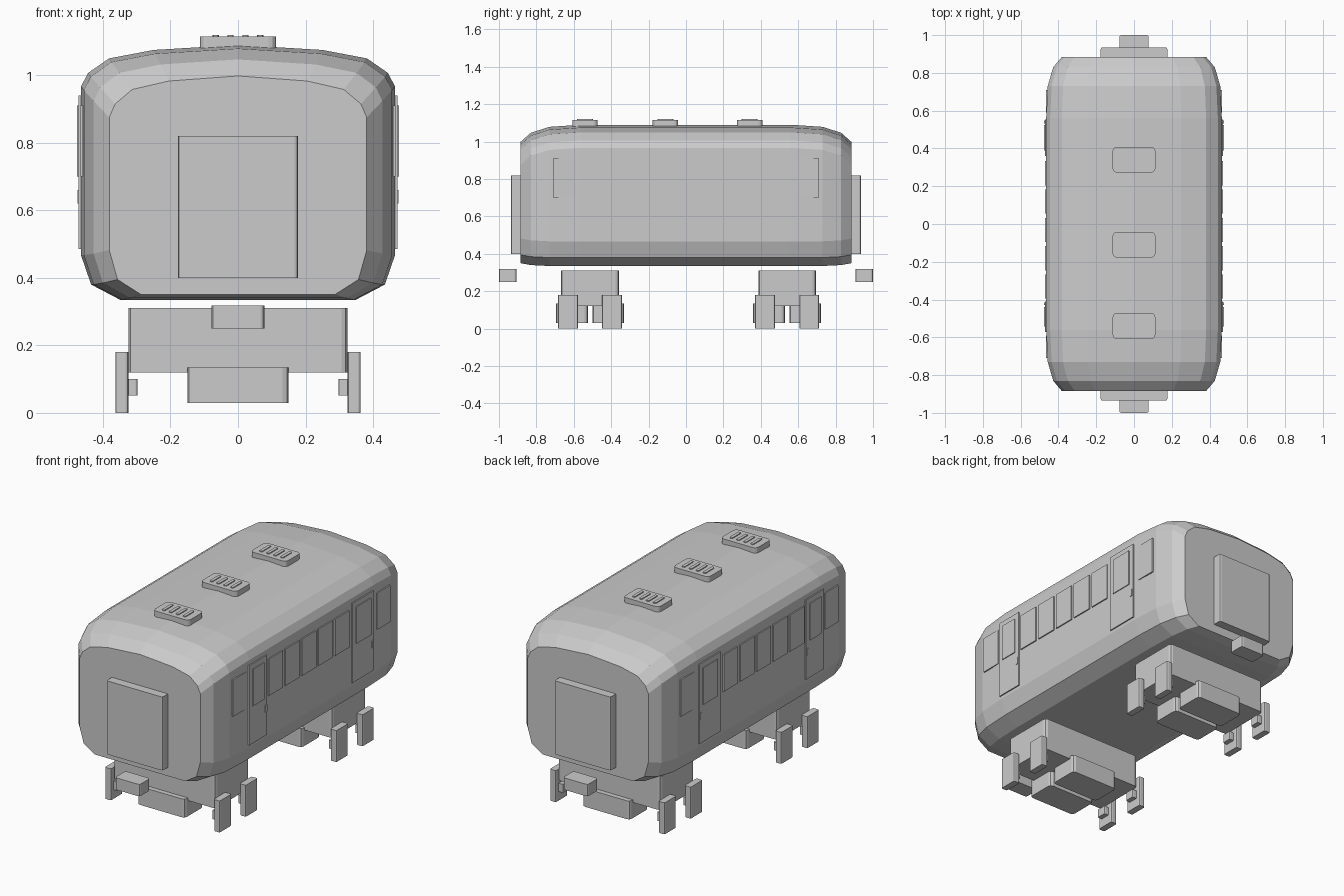
import bpy, bmesh

cube = bpy.data.objects.get("Cube")
if cube:
    bpy.data.objects.remove(cube, do_unlink=True)

grey = bpy.data.materials.new("plain grey")
grey.use_nodes = True
grey.diffuse_color = (0.6, 0.6, 0.6, 1)
grey.node_tree.nodes["Principled BSDF"].inputs["Base Color"].default_value = (0.6, 0.6, 0.6, 1)


def finish(bm, name):
    bmesh.ops.recalc_face_normals(bm, faces=bm.faces)
    mesh = bpy.data.meshes.new(name)
    bm.to_mesh(mesh)
    bm.free()
    mesh.materials.append(grey)
    obj = bpy.data.objects.new(name, mesh)
    bpy.context.collection.objects.link(obj)
    return obj


def box(name, x, y, z, bevel=0.0, segments=2, axis=2):
    """Box between min/max pairs, rounding only the edges along one axis."""
    bm = bmesh.new()
    bmesh.ops.create_cube(bm, size=1)
    for v in bm.verts:
        v.co = [(r[0] + r[1]) / 2 + c * (r[1] - r[0]) for r, c in zip((x, y, z), v.co)]
    if bevel:
        edges = [e for e in bm.edges
                 if abs(e.verts[0].co[axis] - e.verts[1].co[axis]) > 1e-5]
        bmesh.ops.bevel(bm, geom=edges, offset=bevel, segments=segments,
                        profile=0.5, affect='EDGES')
    return finish(bm, name)


def span(side, a, b):
    return tuple(sorted((side * a, side * b)))


# Body shell: half profile lofted through stations that shrink toward the ends
half = [(0.349, 0.335), (0.435, 0.38), (0.465, 0.467), (0.465, 0.967),
        (0.444, 1.007), (0.382, 1.05), (0.25, 1.075)]
profile = half + [(0, 1.09)] + [(-x, z) for x, z in reversed(half)]
ends = [(0.885, 0.82, 0.092, 0.015), (0.83, 0.92, 0.043, 0.005),
        (0.73, 0.982, 0.011, 0.0), (0.56, 1.0, 0.0, 0.0)]
stations = [(-y, s, d, r) for y, s, d, r in ends] + ends[::-1]
bm = bmesh.new()
rings = [[bm.verts.new((x * s, y, z - d if z > 0.6 else z + r)) for x, z in profile]
         for y, s, d, r in stations]
count = len(profile)
for a, b in zip(rings, rings[1:]):
    for i in range(count):
        j = (i + 1) % count
        bm.faces.new((a[i], a[j], b[j], b[i]))
bm.faces.new(rings[0])
bm.faces.new(rings[-1])
finish(bm, "body_shell")

# Roof vents with raised slats
for n, y in enumerate((-0.54, -0.11, 0.34)):
    box(f"roof_vent_{n}", (-0.113, 0.113), (y - 0.068, y + 0.068), (1.07, 1.115), 0.022, 3)
    for k in range(4):
        x = -0.066 + 0.044 * k
        box(f"vent_slat_{n}_{k}", (x - 0.009, x + 0.009), (y - 0.042, y + 0.042),
            (1.11, 1.12), 0.006)

# End gangways and couplers
for s, end in ((-1, "front"), (1, "back")):
    box(f"{end}_gangway", (-0.177, 0.177), span(s, 0.86, 0.935), (0.4, 0.82), 0.01)
    box(f"{end}_coupler", (-0.078, 0.078), span(s, 0.905, 1.0), (0.25, 0.318), 0.012)

# Side doors, windows and handles
for s, side in ((-1, "right"), (1, "left")):
    for n, (y0, y1) in enumerate(((-0.572, -0.41), (0.36, 0.553))):
        box(f"{side}_door_{n}", span(s, 0.464, 0.472), (y0, y1), (0.485, 0.94))
        box(f"{side}_door_window_{n}", span(s, 0.47, 0.477),
            (y0 + 0.03, y1 - 0.03), (0.7, 0.91))
        box(f"{side}_door_handle_{n}", span(s, 0.47, 0.476),
            (y1 - 0.02, y1 - 0.005), (0.62, 0.66))
    for n in range(5):
        y = -0.395 + n * 0.15
        box(f"{side}_window_{n}", span(s, 0.464, 0.472), (y, y + 0.128), (0.7, 0.91))
    for n, e in enumerate((-1, 1)):
        box(f"{side}_end_window_{n}", span(s, 0.459, 0.467), span(e, 0.59, 0.71), (0.7, 0.91))

# Bogies: frame, two motors, four wheels with axle stubs
for y, end in ((-0.513, "front"), (0.541, "back")):
    box(f"{end}_bogie_frame", (-0.324, 0.324), (y - 0.154, y + 0.154), (0.12, 0.31), 0.018)
    for e, place in ((-1, "fore"), (1, "aft")):
        motor = sorted((y + e * 0.012, y + e * 0.182))
        box(f"{end}_{place}_motor", (-0.15, 0.15), motor, (0.03, 0.135), 0.018)
        w = y + e * 0.118
        for s, side in ((-1, "right"), (1, "left")):
            box(f"{end}_{place}_{side}_wheel", span(s, 0.325, 0.363),
                (w - 0.053, w + 0.053), (0, 0.18), 0.008)
            box(f"{end}_{place}_{side}_axle_stub", span(s, 0.297, 0.33),
                (w - 0.028, w + 0.028), (0.052, 0.1), 0.006)
